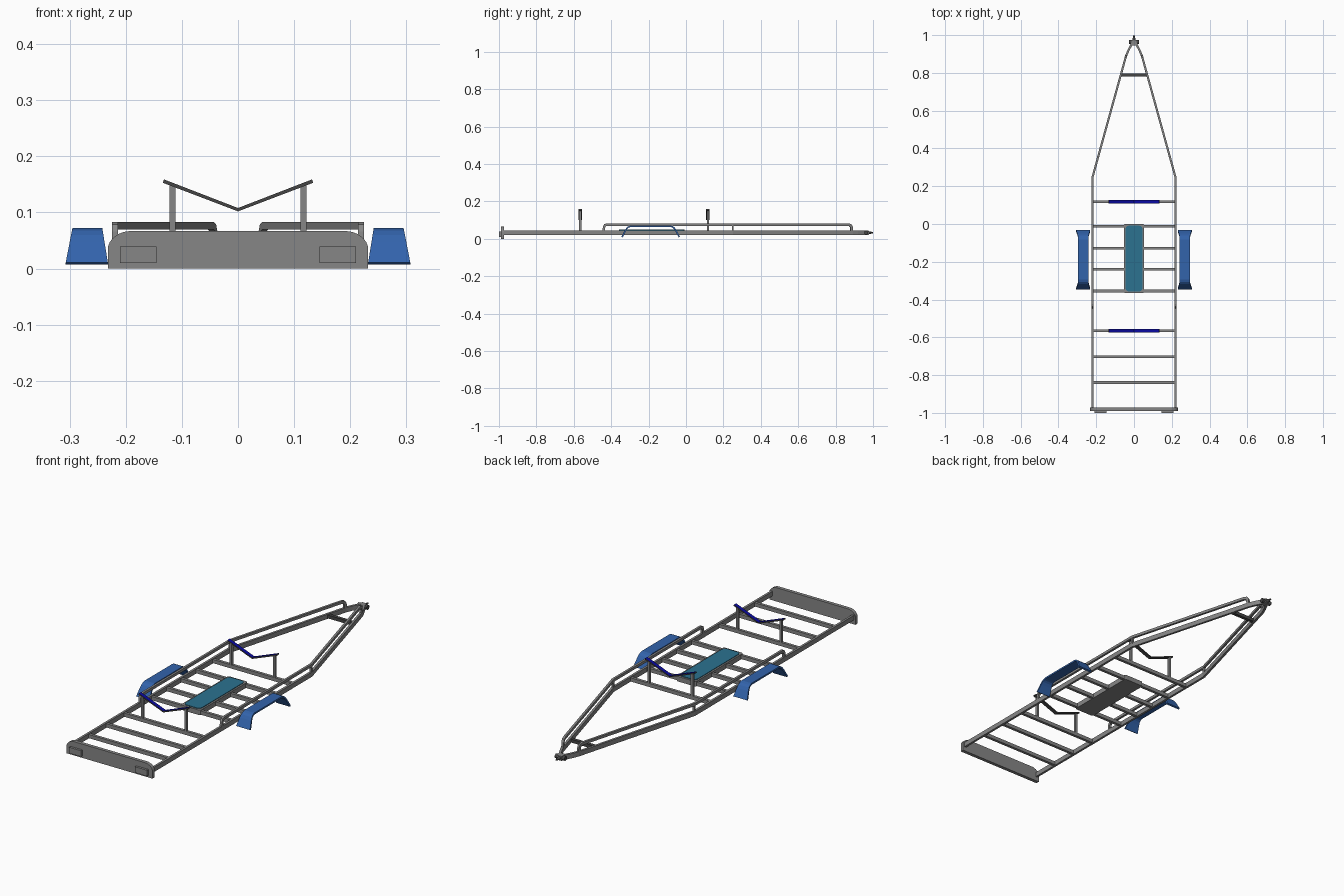
import bpy, bmesh, math
from mathutils import Vector

if "Cube" in bpy.data.objects:
    bpy.data.objects.remove(bpy.data.objects["Cube"])


def material(name, r, g, b):
    m = bpy.data.materials.new(name)
    m.diffuse_color = (r, g, b, 1)
    m.use_nodes = True
    m.node_tree.nodes["Principled BSDF"].inputs["Base Color"].default_value = m.diffuse_color
    return m


GREY = material("frame grey", 0.24, 0.24, 0.24)
DARK = material("dark grey", 0.06, 0.06, 0.06)
BLUE = material("fender blue", 0.032, 0.125, 0.41)
NAVY = material("bunk pad blue", 0.003, 0.003, 0.36)
TEAL = material("deck teal", 0.025, 0.17, 0.28)


def finish(name, bm, *mats):
    bmesh.ops.recalc_face_normals(bm, faces=bm.faces)
    me = bpy.data.meshes.new(name)
    bm.to_mesh(me)
    bm.free()
    ob = bpy.data.objects.new(name, me)
    bpy.context.collection.objects.link(ob)
    for m in mats:
        me.materials.append(m)
    return ob


def box(name, x0, x1, y0, y1, z0, z1, mat):
    bm = bmesh.new()
    bmesh.ops.create_cube(bm, size=1)
    for v in bm.verts:
        v.co = ((x0 + x1) / 2 + v.co.x * (x1 - x0),
                (y0 + y1) / 2 + v.co.y * (y1 - y0),
                (z0 + z1) / 2 + v.co.z * (z1 - z0))
    return finish(name, bm, mat)


def prism(name, pts, offset, *mats):
    """Extrude a planar 3D outline along an offset."""
    bm = bmesh.new()
    f = bm.faces.new([bm.verts.new(p) for p in pts])
    r = bmesh.ops.extrude_face_region(bm, geom=[f], use_keep_orig=True)
    bmesh.ops.translate(bm, vec=offset,
                        verts=[g for g in r["geom"] if isinstance(g, bmesh.types.BMVert)])
    return finish(name, bm, *mats)


def skin(bm, rings):
    """Join four-cornered rings into a closed bar."""
    for a, b in zip(rings, rings[1:]):
        for i in range(4):
            j = (i + 1) % 4
            bm.faces.new((a[i], a[j], b[j], b[i]))
    bm.faces.new(rings[0])
    bm.faces.new(rings[-1][::-1])


def sweep(name, path, w, h, mat):
    """Sweep a w x h rectangle along a path with mitred corners."""
    path = [Vector(p) for p in path]
    frames = []
    for a, b in zip(path, path[1:]):
        t = (b - a).normalized()
        s = Vector((t.y, -t.x, 0)).normalized()
        frames.append((s, s.cross(t)))
    frames = [frames[0]] + frames + [frames[-1]]
    bm = bmesh.new()
    rings = []
    for p, (s0, u0), (s1, u1) in zip(path, frames, frames[1:]):
        s = (s0 + s1) / (1 + s0.dot(s1)) * w / 2
        u = (u0 + u1) / (1 + u0.dot(u1)) * h / 2
        rings.append([bm.verts.new(p + c) for c in (s + u, u - s, -s - u, s - u)])
    skin(bm, rings)
    return finish(name, bm, mat)


def rounded(hx, hy, r, n=5):
    """Rounded rectangle outline in 2D."""
    out = []
    for k, (sx, sy) in enumerate(((1, 1), (-1, 1), (-1, -1), (1, -1))):
        for i in range(n + 1):
            a = math.pi / 2 * (k + i / n)
            out.append((sx * (hx - r) + r * math.cos(a), sy * (hy - r) + r * math.sin(a)))
    return out


def cylinder(name, p, axis, r1, r2, length, mat, n=16):
    bm = bmesh.new()
    bmesh.ops.create_cone(bm, cap_ends=True, segments=n, radius1=r1, radius2=r2, depth=length)
    q = Vector((0, 0, 1)).rotation_difference(Vector(axis))
    for v in bm.verts:
        v.co = q @ v.co + Vector(p)
    return finish(name, bm, mat)


RX, ZC = 0.219, 0.033
for sgn, side in ((1, "right"), (-1, "left")):
    # lower main rail, tapering to the hitch
    sweep(side + "_main_rail",
          [(sgn * RX, -0.975, ZC), (sgn * RX, 0.25, ZC), (sgn * 0.042, 0.89, ZC),
           (sgn * 0.030, 0.918, ZC), (sgn * 0.008, 0.96, ZC)], 0.011, 0.023, GREY)
    # upper hand rail bent down at both ends
    sweep(side + "_upper_rail",
          [(sgn * RX, -0.440, 0.04), (sgn * RX, -0.438, 0.064), (sgn * RX, -0.433, 0.073),
           (sgn * RX, -0.423, 0.0765), (sgn * RX, 0.25, 0.0765), (sgn * 0.0487, 0.866, 0.0765),
           (sgn * 0.0454, 0.878, 0.073), (sgn * 0.0437, 0.884, 0.064),
           (sgn * 0.0431, 0.886, 0.04)], 0.011, 0.013, GREY)
    box(side + "_rail_post", sgn * RX - 0.005, sgn * RX + 0.005, 0.245, 0.255, 0.04, 0.073, GREY)
    # bunk posts
    for y, end in ((0.117, "forward"), (-0.566, "rear")):
        box(f"{side}_{end}_bunk_post", sgn * 0.117 - 0.0055, sgn * 0.117 + 0.0055,
            y - 0.006, y + 0.006, 0.04, 0.148, GREY)
    # rear light plate
    box(side + "_rear_light", sgn * 0.1775 - 0.0325, sgn * 0.1775 + 0.0325,
        -1.0, -0.988, 0.01, 0.039, GREY)
    # fender: arched sheet flaring toward its lower ends
    half = [(0.157, 0.011), (0.147, 0.030), (0.138, 0.047), (0.129, 0.060),
            (0.119, 0.068), (0.106, 0.072)]
    arch = [(-a, z) for a, z in half] + [(a, z) for a, z in reversed(half)]
    bm = bmesh.new()
    rings = []
    for i, (a, z) in enumerate(arch):
        p, n = arch[max(i - 1, 0)], arch[min(i + 1, len(arch) - 1)]
        d = Vector((n[0] - p[0], n[1] - p[1])).normalized() * 0.008
        f = (0.073 - z) / 0.062
        xi, xo = 0.242 - 0.010 * f, 0.295 + 0.012 * f
        rings.append([bm.verts.new((sgn * x, -0.189 + a + dy, z + dz)) for x, dy, dz in
                      ((xi, 0, 0), (xo, 0, 0), (xo, d.y, -d.x), (xi, d.y, -d.x))])
    skin(bm, rings)
    finish(side + "_fender", bm, BLUE)

# cross members
for i, y in enumerate((0.117, -0.012, -0.128, -0.24, -0.355, -0.566, -0.703, -0.839)):
    box(f"cross_member_{i + 1}", -RX, RX, y - 0.007, y + 0.007, 0.024, 0.042, GREY)
box("front_cross_bar", -0.069, 0.069, 0.782, 0.798, 0.025, 0.041, DARK)

# V shaped bunks with a coloured pad on top
for y, end in ((0.117, "forward"), (-0.566, "rear")):
    ob = prism(end + "_bunk",
               [(x, y - 0.009, z) for x, z in
                ((-0.134, 0.153), (0, 0.102), (0.134, 0.153), (0.132, 0.159),
                 (0, 0.108), (-0.132, 0.159))], (0, 0.018, 0), DARK, NAVY)
    for f in ob.data.polygons:
        f.material_index = 1 if f.normal.z > 0.6 else 0

# centre deck: grey tray with inset teal panel
prism("deck_tray", [(x, -0.183 + y, 0.022) for x, y in rounded(0.053, 0.183, 0.008)],
      (0, 0, 0.024), GREY)
prism("deck_panel", [(x, -0.183 + y, 0.045) for x, y in rounded(0.045, 0.174, 0.018)],
      (0, 0, 0.004), TEAL)

# rear light board with rounded top corners
arc = [(0.190 + 0.042 * math.cos(a), 0.034 + 0.033 * math.sin(a))
       for a in (math.pi / 2 * i / 8 for i in range(9))]
outline = [(0.232, 0)] + arc + [(-x, z) for x, z in reversed(arc)] + [(-0.232, 0)]
prism("rear_board", [(x, -0.989, z) for x, z in outline], (0, 0.017, 0), GREY)

# hitch coupler
prism("hitch_block", [(x, y, 0.022) for x, y in
                      ((-0.018, 0.945), (0.018, 0.945), (0.012, 0.975), (-0.012, 0.975))],
      (0, 0, 0.022), GREY)
cylinder("hitch_bolt", (0, 0.963, ZC), (1, 0, 0), 0.011, 0.011, 0.052, DARK)
cylinder("hitch_tip", (0, 0.985, ZC), (0, 1, 0), 0.010, 0.003, 0.03, DARK)
